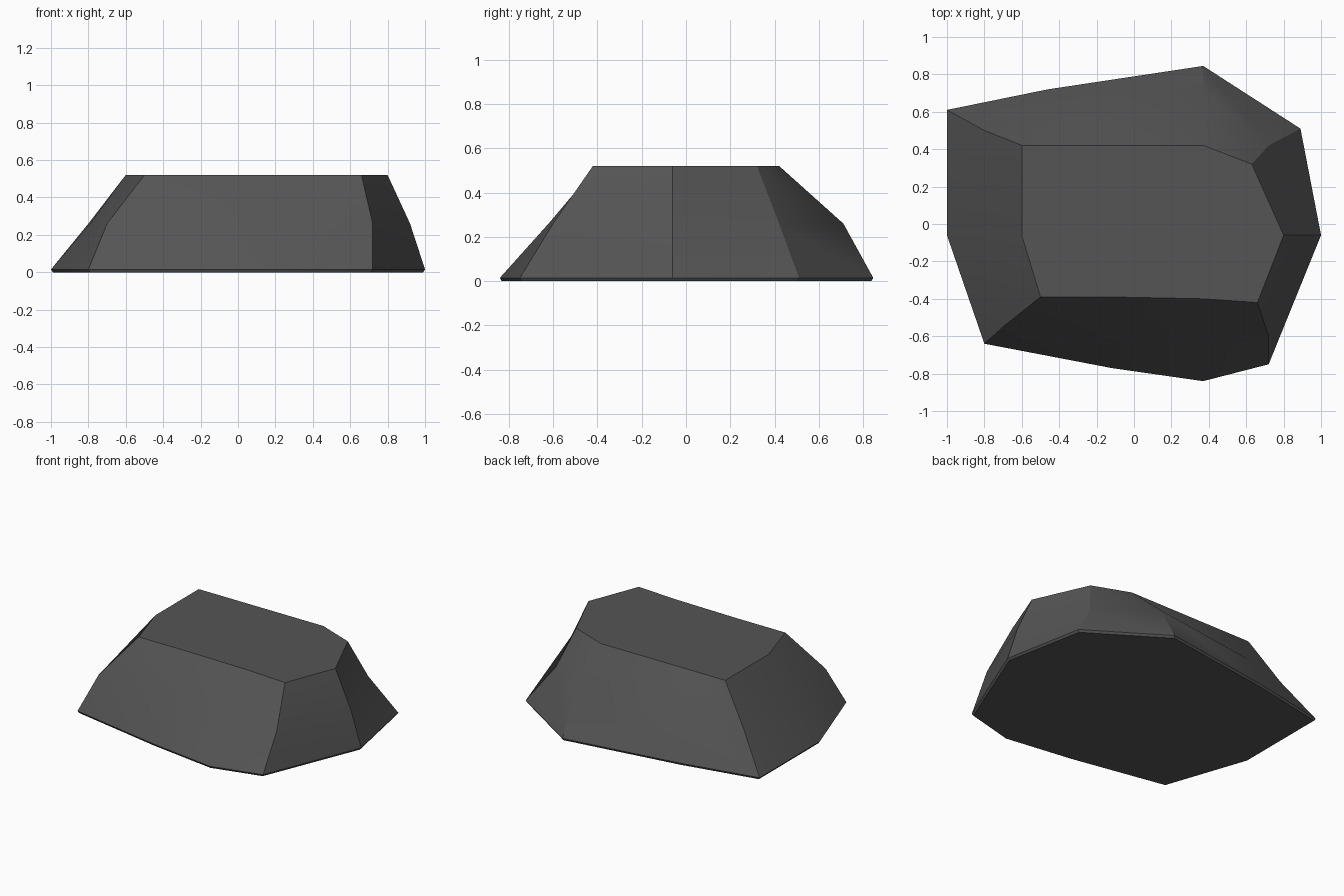
import bpy, bmesh, math

if "Cube" in bpy.data.objects:
    bpy.data.objects.remove(bpy.data.objects["Cube"])

# Stone colour
stone = bpy.data.materials.new("dark grey stone")
stone.diffuse_color = (0.09, 0.09, 0.09, 1)
stone.use_nodes = True
stone.node_tree.nodes["Principled BSDF"].inputs["Base Color"].default_value = stone.diffuse_color

# Matching outlines of the boulder, from the foot up
foot = [(-1, .61), (-.46, .72), (.37, .845), (.89, .51), (1, -.06),
        (.72, -.75), (.37, -.84), (-.12, -.77), (-.80, -.64), (-1, -.06)]
waist = [(-.80, .50), (-.46, .59), (.37, .71), (.72, .42), (.92, -.06),
         (.72, -.60), (.37, -.62), (-.12, -.60), (-.70, -.55), (-.79, -.06)]
crown = [(-.60, .42), (-.46, .42), (.37, .42), (.63, .32), (.80, -.06),
         (.66, -.42), (.37, -.40), (-.12, -.39), (-.50, -.39), (-.60, -.06)]
under = [(x * .99, y * .99) for x, y in foot]

bm = bmesh.new()
rings = [[bm.verts.new((x, y, z)) for x, y in outline]
         for outline, z in ((under, 0), (foot, .015), (waist, .26), (crown, .52))]

# Sides, flat underside and flat top
n = len(foot)
for low, high in zip(rings, rings[1:]):
    for i in range(n):
        j = (i + 1) % n
        bm.faces.new((low[i], low[j], high[j], high[i]))
bm.faces.new(rings[0])
bm.faces.new(rings[-1])
bmesh.ops.recalc_face_normals(bm, faces=bm.faces)

mesh = bpy.data.meshes.new("boulder")
bm.to_mesh(mesh)
bm.free()
mesh.materials.append(stone)
boulder = bpy.data.objects.new("boulder", mesh)
bpy.context.collection.objects.link(boulder)

# Soften the shallow creases only
bpy.context.view_layer.objects.active = boulder
boulder.select_set(True)
bpy.ops.object.shade_smooth_by_angle(angle=math.radians(30))
